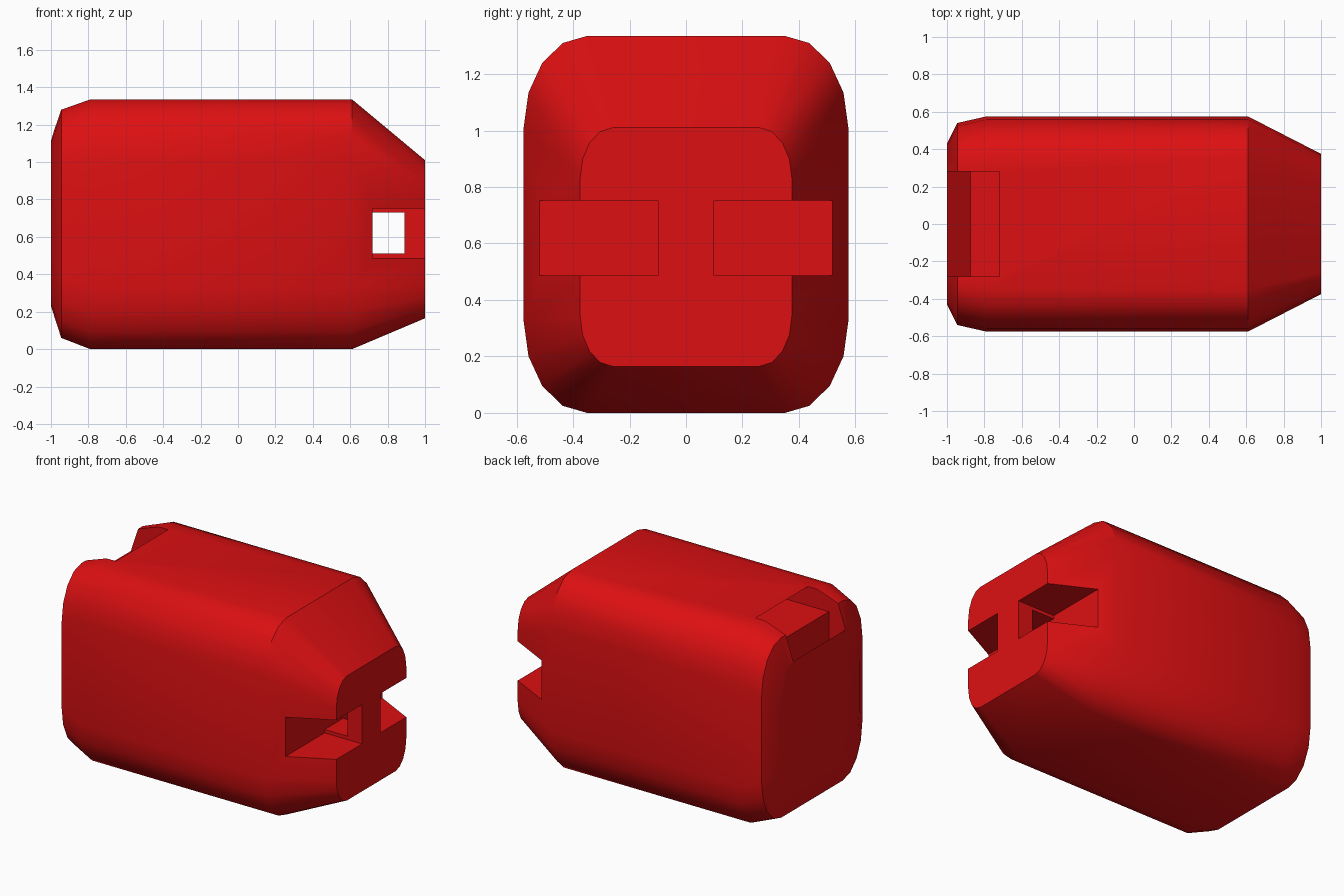
import bpy
import bmesh
import math

cube = bpy.data.objects.get("Cube")
if cube:
    bpy.data.objects.remove(cube, do_unlink=True)

red = bpy.data.materials.new("red_paint")
red.use_nodes = True
red.diffuse_color = (0.72, 0.005, 0.006, 1)
red.node_tree.nodes["Principled BSDF"].inputs["Base Color"].default_value = red.diffuse_color


def make_object(name, bm):
    bmesh.ops.recalc_face_normals(bm, faces=bm.faces)
    mesh = bpy.data.meshes.new(name)
    bm.to_mesh(mesh)
    bm.free()
    mesh.materials.append(red)
    obj = bpy.data.objects.new(name, mesh)
    bpy.context.collection.objects.link(obj)
    return obj


def rounded_ring(x, half_y, z_low, z_high, corner_y, corner_z, steps=4):
    """Rounded rectangle across the body at the given x."""
    corners = [(1, z_high - corner_z), (-1, z_high - corner_z),
               (-1, z_low + corner_z), (1, z_low + corner_z)]
    points = []
    for quarter, (side, z) in enumerate(corners):
        for i in range(steps + 1):
            a = math.pi / 2 * (quarter + i / steps)
            points.append((x, side * (half_y - corner_y) + corner_y * math.cos(a),
                           z + corner_z * math.sin(a)))
    return points


def loft(name, rings):
    bm = bmesh.new()
    loops = [[bm.verts.new(p) for p in ring] for ring in rings]
    for a, b in zip(loops, loops[1:]):
        for i in range(len(a)):
            j = (i + 1) % len(a)
            bm.faces.new((a[i], a[j], b[j], b[i]))
    bm.faces.new(loops[0])
    bm.faces.new(loops[-1])
    return make_object(name, bm)


def prism(name, profile, y0, y1):
    """Extrude an x-z profile along y."""
    return loft(name, [[(x, y, z) for x, z in profile] for y in (y0, y1)])


def box(name, x0, x1, y0, y1, z0, z1):
    return prism(name, [(x0, z0), (x1, z0), (x1, z1), (x0, z1)], y0, y1)


# Main rounded body, tapered at both ends
body = loft("body", [
    rounded_ring(-1.0, 0.43, 0.23, 1.12, 0.17, 0.28),
    rounded_ring(-0.945, 0.54, 0.06, 1.28, 0.21, 0.32),
    rounded_ring(-0.79, 0.575, 0, 1.335, 0.225, 0.325),
    rounded_ring(0.61, 0.575, 0, 1.335, 0.225, 0.325),
    rounded_ring(1.0, 0.375, 0.165, 1.01, 0.115, 0.18),
])

# Side slots at the tapered end, the through hole behind the bar, the top pocket
cutters = [box("slot_cutter", 0.72, 1.2, s * 0.1, s * 0.9, 0.487, 0.753) for s in (-1, 1)]
cutters.append(box("hole_cutter", 0.72, 0.89, -0.2, 0.2, 0.51, 0.73))
pocket = [(-1.2, 1.6), (-0.72, 1.6), (-0.72, 1.335), (-0.55, 1.205),
          (-0.875, 1.205), (-0.875, 1.0), (-1.0, 1.115), (-1.2, 1.115)]
cutters.append(prism("pocket_cutter", pocket, -0.28, 0.28))

bpy.context.view_layer.objects.active = body
for cutter in cutters:
    mod = body.modifiers.new(cutter.name, "BOOLEAN")
    mod.operation = "DIFFERENCE"
    mod.solver = "EXACT"
    mod.object = cutter
    bpy.ops.object.modifier_apply(modifier=mod.name)
    bpy.data.objects.remove(cutter, do_unlink=True)

bpy.ops.object.select_all(action="DESELECT")
body.select_set(True)
bpy.ops.object.shade_smooth_by_angle(angle=math.radians(32))
